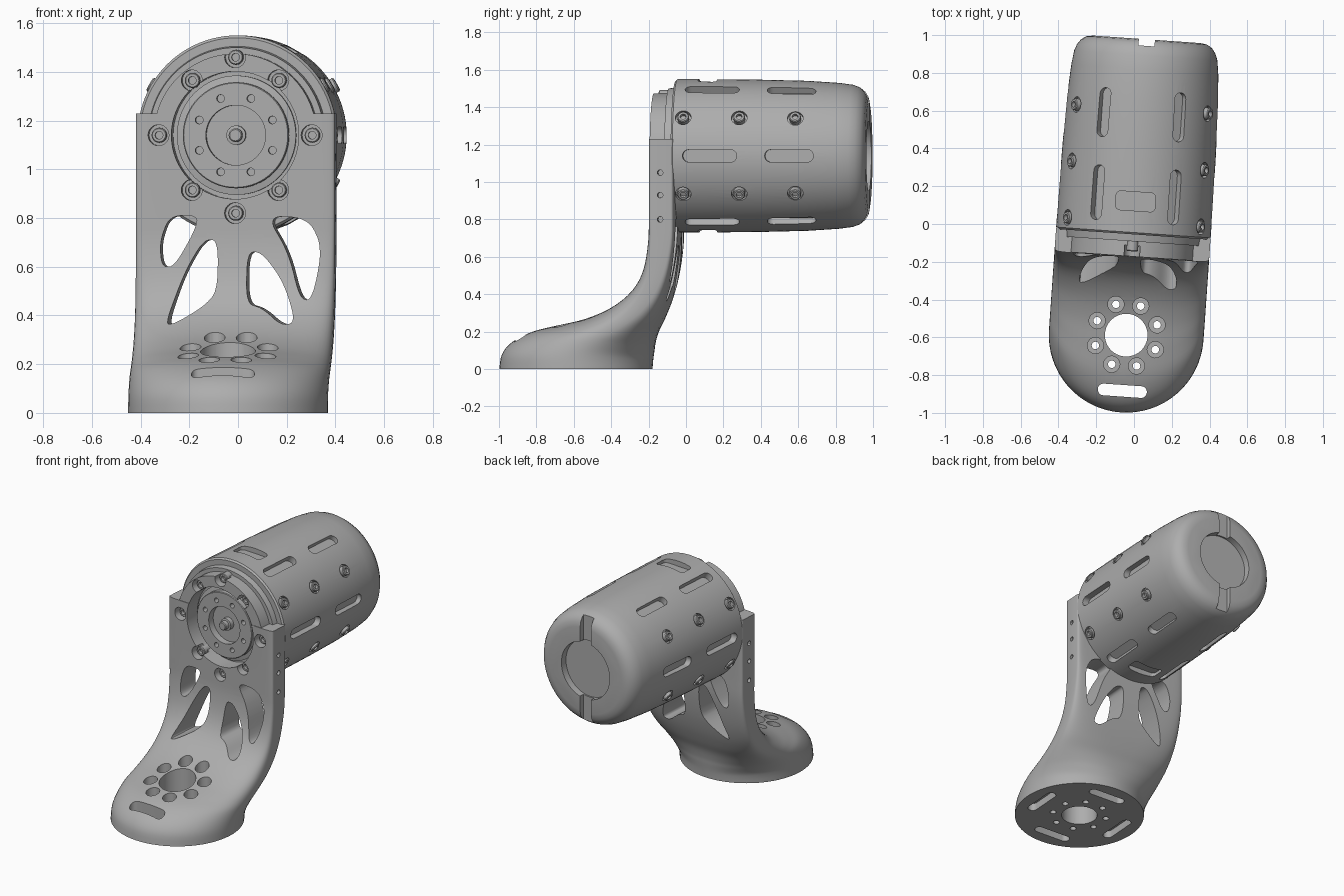
import bpy, bmesh, math
from math import cos, sin, pi, radians
from mathutils import Matrix, Vector

if "Cube" in bpy.data.objects:
    bpy.data.objects.remove(bpy.data.objects["Cube"])

grey = bpy.data.materials.new("plain_grey")
grey.use_nodes = True
grey.diffuse_color = (0.42, 0.42, 0.42, 1)
grey.node_tree.nodes["Principled BSDF"].inputs["Base Color"].default_value = grey.diffuse_color

TURN = Matrix.Rotation(radians(-4), 4, 'Z')   # whole model stands slightly turned
AXIS = 1.14                                   # height of the motor axis
R = 0.41                                      # shared outer radius
parts = []


def make(name, bm):
    bmesh.ops.remove_doubles(bm, verts=bm.verts, dist=1e-5)
    bmesh.ops.recalc_face_normals(bm, faces=bm.faces)
    mesh = bpy.data.meshes.new(name)
    bm.to_mesh(mesh)
    bm.free()
    mesh.materials.append(grey)
    obj = bpy.data.objects.new(name, mesh)
    bpy.context.collection.objects.link(obj)
    return obj


def boolean(obj, cutter, op):
    mod = obj.modifiers.new("bool", 'BOOLEAN')
    mod.operation, mod.object, mod.solver, mod.use_self = op, cutter, 'EXACT', True
    deps = bpy.context.evaluated_depsgraph_get()
    mesh = bpy.data.meshes.new_from_object(obj.evaluated_get(deps))
    obj.modifiers.clear()
    obj.data = mesh
    bpy.data.objects.remove(cutter)


# ---- shape helpers
def circle(r, u=0, v=0, n=24):
    return [(u + r * cos(2 * pi * i / n), v + r * sin(2 * pi * i / n)) for i in range(n)]


def rounded_box(w, h, r, n=6):
    pts = []
    for k, (sx, sy) in enumerate([(1, 1), (-1, 1), (-1, -1), (1, -1)]):
        for i in range(n + 1):
            a = pi / 2 * (k + i / n)
            pts.append((sx * (w / 2 - r) + r * cos(a), sy * (h / 2 - r) + r * sin(a)))
    return pts


def soften(pts, times=3):
    for _ in range(times):
        out = []
        for p, q in zip(pts, pts[1:] + pts[:1]):
            for t in (0.22, 0.78):
                out.append(tuple(a + (b - a) * t for a, b in zip(p, q)))
        pts = out
    return pts


def prism(bm, pts, lo, hi, mat=Matrix()):
    rings = [[bm.verts.new(mat @ Vector((u, v, w))) for u, v in pts] for w in (lo, hi)]
    bridge(bm, rings)


def bridge(bm, rings):
    n = len(rings[0])
    for a, b in zip(rings, rings[1:]):
        for i in range(n):
            j = (i + 1) % n
            bm.faces.new((a[i], a[j], b[j], b[i]))
    bm.faces.new(rings[0][::-1])
    bm.faces.new(rings[-1])


def lathe(bm, profile, mat, n=32):
    # profile starts and ends off the axis and is capped flat
    rings = [[bm.verts.new(mat @ Vector((u, v, z))) for u, v in circle(r, n=n)]
             for r, z in profile]
    bridge(bm, rings)


FRONT = Matrix.Rotation(pi / 2, 4, 'X')                     # extrudes toward -y
FACE = Matrix.Translation((0, 0, AXIS)) @ FRONT             # same, on the motor axis
BACK = Matrix.Translation((0, 0, AXIS)) @ Matrix.Rotation(-pi / 2, 4, 'X')


def radial(angle, y):
    w = Vector((cos(angle), 0, sin(angle)))
    u = Vector((0, 1, 0))
    m = Matrix((u, w.cross(u), w)).transposed().to_4x4()
    return Matrix.Translation((0, y, AXIS)) @ m


SCREW = [(.016, .0), (.016, .02), (.027, .02), (.031, .015), (.031, -.04)]

# ---- bracket: sections swept from the round foot to the flat upright
# each: front y, front z, back y, back z, squareness
sections = [(-1, 0, -.18, 0, 2), (-.985, .08, -.178, .03, 2), (-.93, .145, -.175, .06, 2),
            (-.82, .2, -.17, .1, 2.1), (-.68, .235, -.165, .14, 2.2),
            (-.53, .27, -.15, .2, 2.5), (-.39, .33, -.12, .27, 3),
            (-.275, .42, -.085, .37, 4), (-.21, .53, -.055, .5, 6),
            (-.18, .68, -.035, .67, 10), (-.175, .85, -.035, .85, 14),
            (-.175, 1.23, -.035, 1.23, 14)]


def blend(s, steps=4):
    out = []
    for i in range(len(s) - 1):
        p0, p1, p2, p3 = s[max(i - 1, 0)], s[i], s[i + 1], s[min(i + 2, len(s) - 1)]
        for k in range(steps):
            t = k / steps
            out.append([b + .5 * t * (c - a + t * (2 * a - 5 * b + 4 * c - d + t * (3 * (b - c) + d - a)))
                        for a, b, c, d in zip(p0, p1, p2, p3)])
    return out + [s[-1]]


def power(v, n):
    return math.copysign(abs(v) ** (2 / n), v) if abs(v) > 1e-9 else 0


bm = bmesh.new()
rings = []
for fy, fz, by, bz, n in blend(sections):
    ring = []
    for i in range(64):
        a = 2 * pi * i / 64
        s = (1 + power(sin(a), n)) / 2
        ring.append(bm.verts.new((R * power(cos(a), n), fy + (by - fy) * s, fz + (bz - fz) * s)))
    rings.append(ring)
bridge(bm, rings)
bracket = make("bracket", bm)

# rounded head of the upright
bm = bmesh.new()
prism(bm, circle(.335, n=64), .033, .172, FACE)
boolean(bracket, make("head_helper", bm), 'UNION')

# bracket cut-outs
bm = bmesh.new()
prism(bm, circle(.262, n=64), -.1, .4, FACE)
bolts = [(0, .32), (0, -.32), (.315, 0), (-.315, 0)]
bolts += [(sx * .178, sz * .225) for sx in (1, -1) for sz in (1, -1)]
for u, v in bolts:
    prism(bm, circle(.043, u, v), .115, .4, FACE)
windows = [
    [(.13, .81), (.3, .8), (.36, .68), (.32, .46), (.27, .47), (.22, .66)],
    [(-.15, .81), (-.27, .81), (-.31, .7), (-.3, .6), (-.25, .6), (-.17, .74)],
    [(.05, .66), (.11, .66), (.2, .54), (.26, .37), (.2, .36), (.12, .43), (.05, .45)],
    [(-.07, .71), (-.13, .71), (-.21, .57), (-.28, .36), (-.23, .37), (-.12, .44), (-.07, .5)]]
for pts in windows:
    prism(bm, soften(pts), -.2, .55, FRONT)
for side in (0, pi):
    for z in (.8, .93, 1.05):
        prism(bm, circle(.015, v=0, n=12), .35, .5,
              Matrix.Translation((0, 0, z - AXIS)) @ radial(side, -.11))
foot = Matrix.Translation((0, -.59, 0))
prism(bm, circle(.113, n=48), -.1, .6, foot)
for k in range(8):
    a = pi / 4 * (k + .5)
    u, v = .172 * cos(a), .172 * sin(a)
    prism(bm, circle(.02, u, v, 16), -.1, .3, foot)
    prism(bm, circle(.043, u, v), .1, .6, foot)
for k in range(4):
    spin = foot @ Matrix.Rotation(k * pi / 2, 4, 'Z') @ Matrix.Translation((0, -.295, 0))
    prism(bm, rounded_box(.26, .062, .03), -.1, .6 if k == 0 else .05, spin)
boolean(bracket, make("bracket_cutter", bm), 'DIFFERENCE')
parts.append(bracket)

# ---- motor housing
bm = bmesh.new()
lathe(bm, [(.36, -.092), (.365, -.055), (.4, -.055), (R, -.045), (R, .1), (.407, .4), (.401, .65),
           (.39, .82), (.38, .895), (.367, .93), (.347, .957), (.32, .974), (.285, .98)], BACK, 96)
housing = make("motor_housing", bm)

bm = bmesh.new()
screw_angles = [radians(a) for a in (30, -30, 150, 210)]
for k in range(6):
    for lo, hi in ((.01, .3), (.45, .71)):
        prism(bm, rounded_box(hi - lo, .066, .032), .365, .5, radial(k * pi / 3, (lo + hi) / 2))
for a in (pi / 2, -pi / 2):
    prism(bm, rounded_box(.1, .21, .025), .375, .5, radial(a, .12))
for a in screw_angles:
    for y in (.01, .31, .61):
        prism(bm, circle(.042), .385, .5, radial(a, y))
# rear recess and slot, front bore floor
prism(bm, circle(.19, n=48), .935, 1.1, BACK)
prism(bm, rounded_box(.085, .9, .005), .945, 1.1, BACK)
prism(bm, circle(.262, n=64), -.2, -.07, BACK)
boolean(housing, make("housing_cutter", bm), 'DIFFERENCE')
parts.append(housing)

# ---- output flange seen through the bore
bm = bmesh.new()
lathe(bm, [(.245, .05), (.245, .095), (.218, .1), (.218, .13), (.214, .134)], FACE, 64)
flange = make("output_flange", bm)
bm = bmesh.new()
prism(bm, circle(.123, n=48), .09, .2, FACE)
for k in range(8):
    a = pi / 4 * (k + .5)
    prism(bm, circle(.016, .163 * cos(a), .163 * sin(a), 16), .1, .2, FACE)
boolean(flange, make("flange_cutter", bm), 'DIFFERENCE')
parts.append(flange)

bm = bmesh.new()
lathe(bm, [(.04, .08), (.04, .12), (.028, .122), (.028, .15), (.023, .155)], FACE, 24)
parts.append(make("output_pin", bm))

# ---- screws
bm = bmesh.new()
for a in screw_angles:
    for y in (.01, .31, .61):
        lathe(bm, SCREW, radial(a, y) @ Matrix.Translation((0, 0, .4)), 20)
parts.append(make("housing_screws", bm))

bm = bmesh.new()
for u, v in bolts:
    lathe(bm, SCREW, FACE @ Matrix.Translation((u, v, .125)), 20)
parts.append(make("bracket_screws", bm))

# ---- turn and shade
bpy.ops.object.select_all(action='DESELECT')
for obj in parts:
    obj.data.transform(TURN)
    obj.select_set(True)
bpy.context.view_layer.objects.active = parts[0]
bpy.ops.object.shade_smooth_by_angle(angle=radians(30))
